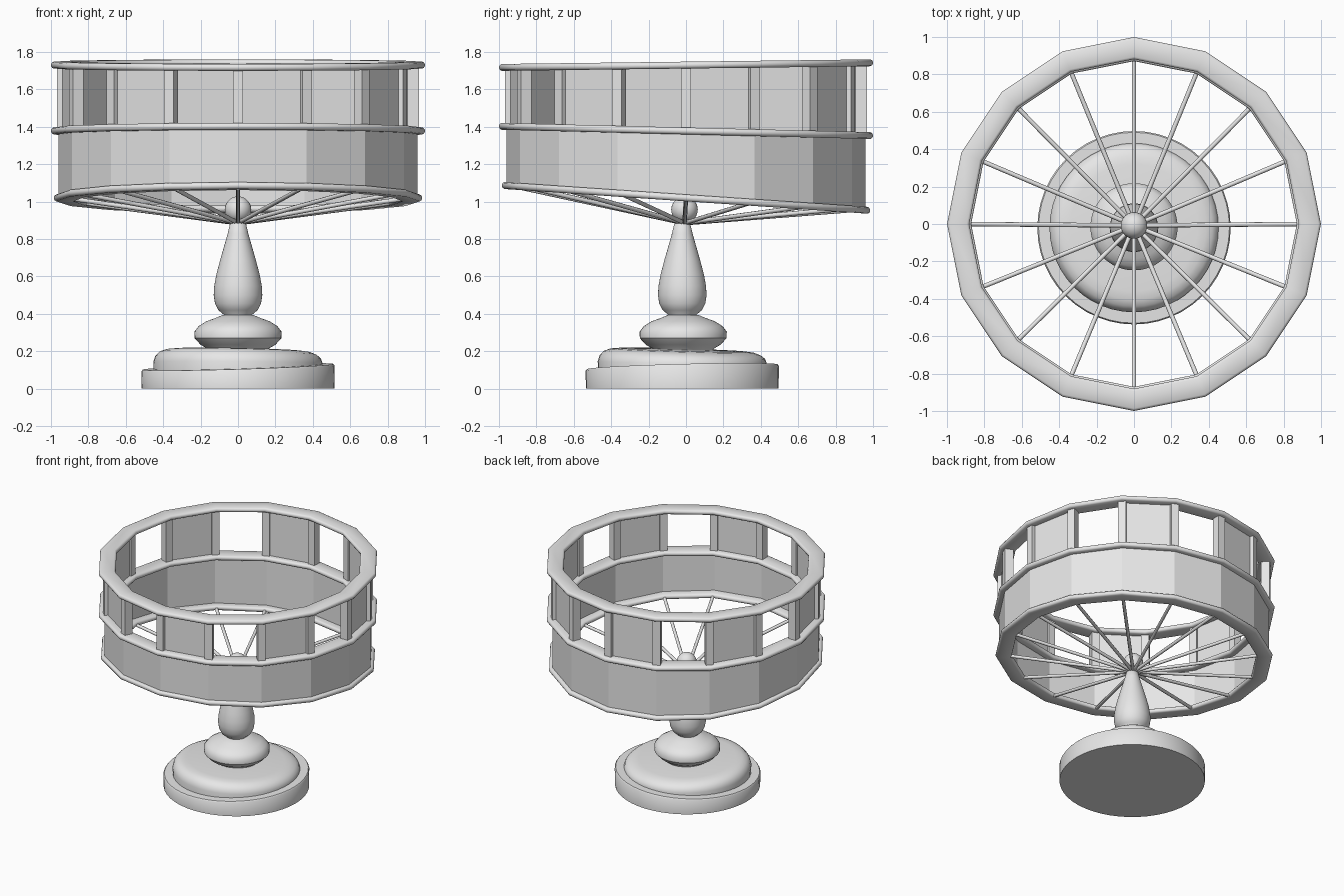
import bpy, bmesh, math
from mathutils import Vector

if "Cube" in bpy.data.objects:
    bpy.data.objects.remove(bpy.data.objects["Cube"])

SIDES = 16
grey = bpy.data.materials.new("plain_grey")
grey.diffuse_color = (0.8, 0.8, 0.8, 1)
grey.use_nodes = True
grey.node_tree.nodes["Principled BSDF"].inputs["Base Color"].default_value = grey.diffuse_color

# Tilted drum levels: (height at the middle, slope along y)
TOP, MID, LOW = (1.73, 0.0125), (1.378, -0.025), (1.02, -0.068)


def level(plane, y):
    return plane[0] + plane[1] * y


def finish(name, bm, smooth=None):
    bmesh.ops.recalc_face_normals(bm, faces=bm.faces)
    me = bpy.data.meshes.new(name)
    bm.to_mesh(me)
    bm.free()
    me.materials.append(grey)
    ob = bpy.data.objects.new(name, me)
    bpy.context.collection.objects.link(ob)
    if smooth:
        bpy.ops.object.select_all(action='DESELECT')
        ob.select_set(True)
        bpy.context.view_layer.objects.active = ob
        bpy.ops.object.shade_smooth_by_angle(angle=math.radians(smooth))
    return ob


def lathe(name, profile, n, closed=False, smooth=None, cy=0.0):
    """Spin (radius, z, x slope, y slope) points round the upright axis."""
    bm = bmesh.new()
    rows = []
    for r, z, sx, sy in profile:
        row = []
        for i in range(n):
            a = 2 * math.pi * i / n
            x, y = r * math.cos(a), r * math.sin(a)
            row.append(bm.verts.new((x, y + cy, z + sx * x + sy * y)))
        rows.append(row)
    pairs = list(zip(rows, rows[1:])) + ([(rows[-1], rows[0])] if closed else [])
    for a, b in pairs:
        for i in range(n):
            j = (i + 1) % n
            bm.faces.new((a[i], a[j], b[j], b[i]))
    if not closed:
        bm.faces.new(rows[0])
        bm.faces.new(rows[-1])
    return finish(name, bm, smooth)


def rim(name, plane, inner, outer, half):
    """Flat ring with rounded inner and outer edges."""
    prof = []
    for k in range(12):
        a = math.radians(-75 + 30 * (k % 6)) + (math.pi if k >= 6 else 0)
        mid = outer - half if k < 6 else inner + half
        prof.append((mid + half * math.cos(a), plane[0] + half * math.sin(a), 0, plane[1]))
    lathe(name, prof, SIDES, closed=True, smooth=35)


# Drum rims
rim("top_rim", TOP, 0.88, 1.0, 0.019)
rim("middle_rim", MID, 0.88, 1.0, 0.019)
rim("bottom_rim", LOW, 0.87, 0.985, 0.019)

# Solid lower wall
lathe("lower_wall", [(0.93, LOW[0], 0, LOW[1]), (0.96, LOW[0], 0, LOW[1]),
                     (0.96, MID[0], 0, MID[1]), (0.93, MID[0], 0, MID[1])],
      SIDES, closed=True)


def upright(bm, corners):
    """Prism between the middle and top rims from four plan corners."""
    lo = [bm.verts.new((x, y, level(MID, y))) for x, y in corners]
    hi = [bm.verts.new((x, y, level(TOP, y))) for x, y in corners]
    bm.faces.new(lo)
    bm.faces.new(hi)
    for i in range(4):
        j = (i + 1) % 4
        bm.faces.new((lo[i], lo[j], hi[j], hi[i]))


# Upper panels on every second side, posts at every corner
panels, posts = bmesh.new(), bmesh.new()
for k in range(SIDES):
    a, b = (2 * math.pi * (k + d) / SIDES for d in (0, 1))
    if k % 2 == 0:
        upright(panels, [(r * math.cos(t), r * math.sin(t))
                         for r, t in ((0.925, a), (0.945, a), (0.945, b), (0.925, b))])
    c, s, w = math.cos(a), math.sin(a), 0.028
    upright(posts, [(r * c - t * s, r * s + t * c)
                    for r, t in ((0.905, -w), (0.967, -w), (0.967, w), (0.905, w))])
finish("upper_panels", panels)
finish("window_posts", posts)

# Spokes from the hub up to the bottom rim
spokes = bmesh.new()
hub = Vector((0, -0.008, 0.885))
for k in range(SIDES):
    a = 2 * math.pi * k / SIDES
    x, y = 0.92 * math.cos(a), 0.92 * math.sin(a)
    end = Vector((x, y, level(LOW, y)))
    d = end - hub
    m = d.to_track_quat('Z', 'Y').to_matrix().to_4x4()
    m.translation = (hub + end) / 2
    bmesh.ops.create_cone(spokes, cap_ends=True, segments=8, radius1=0.012,
                          radius2=0.012, depth=d.length, matrix=m)
finish("spokes", spokes, 50)

# Ball on the hub
ball = bmesh.new()
bmesh.ops.create_uvsphere(ball, u_segments=24, v_segments=14, radius=0.071)
bmesh.ops.translate(ball, verts=ball.verts, vec=(0, -0.008, 0.957))
finish("hub_ball", ball, 40)


def turned(name, pts, cy, n=48):
    lathe(name, [(r, z, 0, 0) for r, z in pts], n, smooth=40, cy=cy)


# Turned stem and collar
turned("stem", [(0.07, 0.37), (0.075, 0.395), (0.105, 0.42), (0.123, 0.455), (0.13, 0.5),
                (0.127, 0.55), (0.116, 0.61), (0.095, 0.69), (0.072, 0.77),
                (0.055, 0.83), (0.043, 0.88), (0.03, 0.89)], -0.02)
turned("collar", [(0.15, 0.19), (0.165, 0.215), (0.2, 0.235), (0.232, 0.27), (0.233, 0.305),
                  (0.21, 0.335), (0.17, 0.36), (0.12, 0.378), (0.08, 0.395)], -0.015)

# Slightly uneven two-step base
lathe("base_upper", [(0.45, 0.08, 0, 0), (0.452, 0.14, -0.01, -0.015),
                     (0.443, 0.168, -0.015, -0.02), (0.42, 0.19, -0.02, -0.03),
                     (0.385, 0.203, -0.02, -0.03), (0.34, 0.208, -0.02, -0.03),
                     (0.1, 0.21, -0.02, -0.03)], 48, smooth=40, cy=-0.02)
lathe("base_lower", [(0.515, 0.0, 0, 0), (0.517, 0.108, 0.03, 0.025),
                     (0.51, 0.117, 0.03, 0.025), (0.3, 0.118, 0.03, 0.025)],
      48, smooth=40, cy=-0.02)
